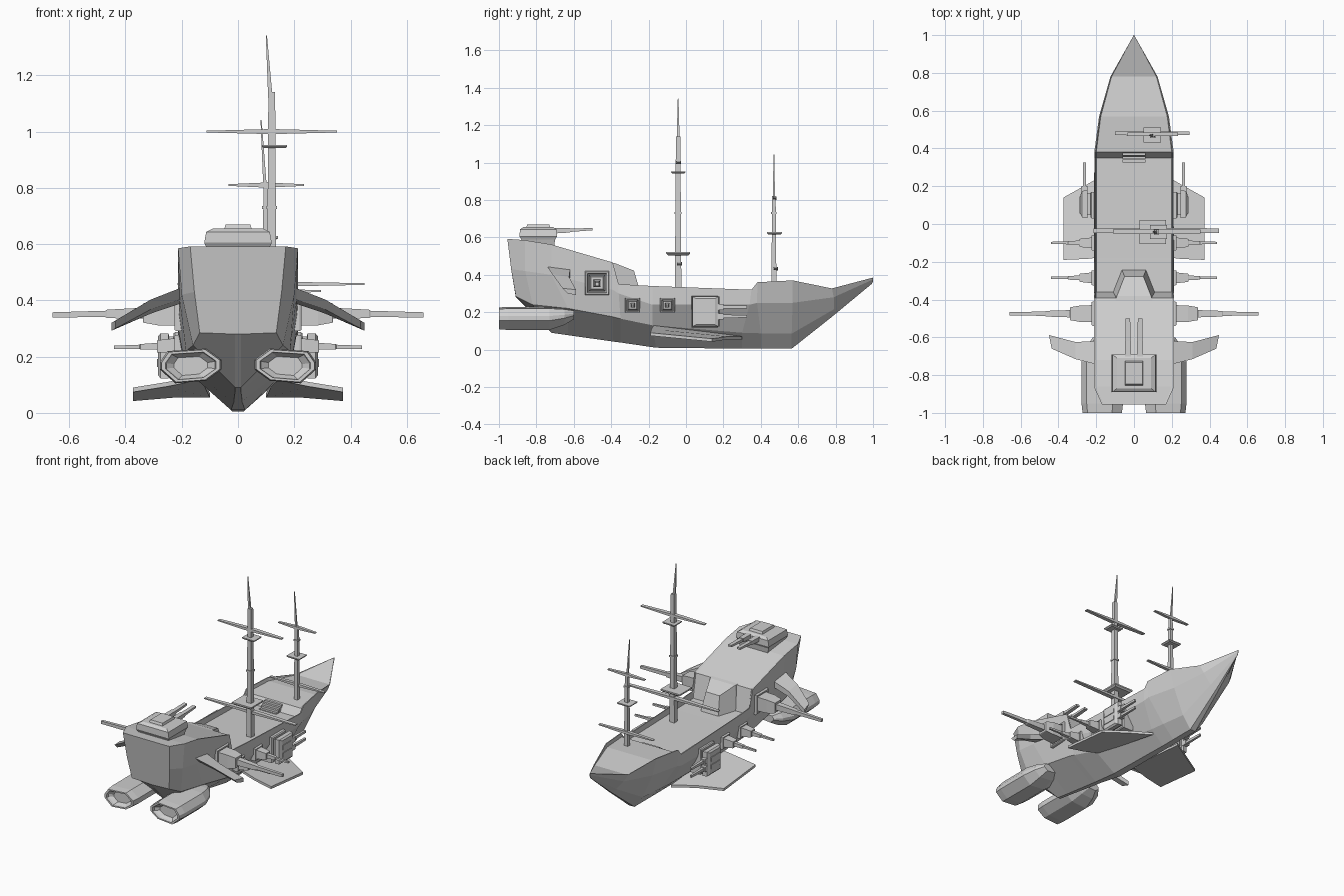
import bpy, bmesh, math
from mathutils import Vector

grey = bpy.data.materials.new("hull grey")
grey.diffuse_color = (0.63, 0.63, 0.63, 1)


def loft(name, rings, mirror=False):
    """Skin a list of equal-length point rings and cap both ends."""
    bm = bmesh.new()
    vs = [[bm.verts.new(p) for p in r] for r in rings]
    n = len(rings[0])
    for a, b in zip(vs, vs[1:]):
        for i in range(n):
            j = (i + 1) % n
            bm.faces.new((a[i], a[j], b[j], b[i]))
    bm.faces.new(vs[0])
    bm.faces.new(vs[-1])
    bmesh.ops.remove_doubles(bm, verts=bm.verts, dist=0.0001)
    bmesh.ops.recalc_face_normals(bm, faces=bm.faces)
    me = bpy.data.meshes.new(name)
    bm.to_mesh(me)
    bm.free()
    me.materials.append(grey)
    ob = bpy.data.objects.new(name, me)
    bpy.context.collection.objects.link(ob)
    if mirror:
        ob.modifiers.new("mirror", 'MIRROR')
    return ob


def rect(axis, c, a, b):
    """Rectangle around c, perpendicular to axis, half sizes a and b."""
    u, v = {'x': ((0, 1, 0), (0, 0, 1)), 'y': ((1, 0, 0), (0, 0, 1)),
            'z': ((1, 0, 0), (0, 1, 0))}[axis]
    u, v, c = Vector(u) * a, Vector(v) * b, Vector(c)
    return [c - u - v, c + u - v, c + u + v, c - u + v]


def box(name, c, h, mirror=False):
    x, y, z = c
    return loft(name, [rect('z', (x, y, z + s * h[2]), h[0], h[1]) for s in (-1, 1)], mirror)


def octagon(c, w, h, cut=0.5):
    x, y, z = c
    pts = [(1, -.2), (1, .2), (cut + .25, .85), (-cut, 1), (-1, .35), (-1, -.2), (-cut, -.85), (cut, -1)]
    return [(x + a * w, y, z + b * h) for a, b in pts]


# Hull: each station is deck edge, side, chine, keel (x, y, z)
stations = [
    [(.17, -.955, .592), (.155, -.935, .43), (.136, -.91, .285), (.01, -.91, .28)],
    [(.213, -.86, .585), (.2, -.86, .42), (.16, -.82, .24), (.01, -.72, .09)],
    [(.213, -.72, .562), (.207, -.72, .40), (.185, -.63, .22), (.01, -.63, .077)],
    [(.213, -.392, .466), (.213, -.392, .32), (.19, -.39, .175), (.015, -.39, .043)],
    [(.21, -.36, .35), (.213, -.36, .30), (.187, -.35, .165), (.015, -.35, .038)],
    [(.21, -.18, .34), (.213, -.18, .24), (.16, -.18, .13), (.025, -.16, .01)],
    [(.21, .35, .32), (.205, .34, .24), (.11, .3, .09), (.02, .3, .005)],
    [(.21, .382, .36), (.2, .38, .25), (.10, .40, .087), (.02, .40, .005)],
    [(.185, .57, .37), (.155, .57, .25), (.08, .565, .085), (.02, .565, .005)],
    [(.125, .78, .327), (.1, .79, .28), (.045, .79, .215), (.01, .78, .175)],
    [(.001, 1, .385), (.001, 1, .375), (.001, 1, .365), (.0008, .995, .353)],
]
# Decks sit below a thin bulwark by this much at each station
drops = [.001, .002, .002, .004, .042, .038, .03, .022, .022, .003, .0005]
rings = []
for (s, d) in zip(stations, drops):
    x, y, z = s[0]
    half = [(x * .95, y, z - d), (x * .97, y, z)] + s
    rings.append(half + [(-a, b, c) for a, b, c in reversed(half)])
loft("hull", rings)

# Cabin at the break of the raised stern deck, and foredeck stairs
loft("deck_cabin", [
    [(-.12, -.42, .29), (.12, -.42, .29), (.105, -.42, .468), (-.105, -.42, .468)],
    [(-.115, -.365, .29), (.115, -.365, .29), (.09, -.38, .462), (-.09, -.38, .462)],
    [(-.065, -.24, .29), (.065, -.24, .29), (.05, -.278, .422), (-.05, -.278, .422)]])
for i in range(4):
    box("foredeck_stair", (0, .315 + i * .018, .29 + i * .006), (.062, .0075, .006 + i * .006))

# Stern turret
ty = -.79
loft("turret_base", [rect('z', (0, ty, z), a, b) for z, a, b in
     ((.55, .10, .085), (.588, .112, .09), (.605, .12, .1), (.643, .113, .098), (.655, .09, .08))])
loft("turret_hatch", [rect('z', (0, ty, z), a, b) for z, a, b in
     ((.65, .05, .066), (.67, .044, .058))])
loft("turret_barrel", [rect('y', (.032, y, z), r, h) for y, z, r, h in
     ((-.72, .635, .017, .015), (-.62, .638, .016, .012), (-.62, .638, .013, .009),
      (-.5, .644, .012, .006))], True)

# Engine pods with shallow recessed nozzles
ex, ez = .168, .167
loft("engine_pod", [octagon((ex, y, ez + dz), w, h) for y, dz, w, h in
     ((-.965, 0, .06, .034), (-.985, 0, .086, .046), (-1, 0, .09, .049), (-1, 0, .104, .058),
      (-.95, 0, .11, .062), (-.73, 0, .11, .062), (-.65, .01, .085, .045), (-.6, .02, .05, .025))], True)

# Drooping rear fins: trailing/leading y, top z, nose drop, thickness
loft("rear_fin", [
    [(x - s, y0, z), (x, y1, z - d), (x, y1, z - d - t), (x - s, y0 + t, z - t)] for x, s, y0, y1, z, d, t in
    ((.17, 0, -.745, -.62, .455, .015, .04), (.21, 0, -.74, -.62, .442, .015, .04),
     (.31, 0, -.715, -.625, .403, .015, .035), (.45, .014, -.66, -.588, .328, .008, .028))], True)

# Low side wings
wing = [(.13, -.17, .135), (.25, -.185, .11), (.374, -.19, .09),
        (.374, .14, .058), (.23, .22, .07), (.1, .3, .07)]
loft("side_wing", [[(x, y, z - d) for x, y, z in wing] for d in (0, .016)], True)


def frame(name, y, z, h, x0, x1, hy=None):
    """Square gun-port frame with a recessed centre."""
    hy = hy or h
    loft(name, [rect('x', (x, y, z), hy * k, h * k) for x, k in
         ((x0, 1), (x1 - .006, 1), (x1, .94), (x1, .8), (x1 - .015, .78))], True)


# Broadside guns: frame, tapered housing, long barrel
for y, z, h, reach, tip in ((-.475, .355, .064, .335, .66), (-.285, .237, .04, .285, .44),
                            (-.1, .237, .04, .285, .44)):
    frame("gun_port", y, z, h, .17, .225)
    loft("gun_housing", [rect('x', (x, y, z), h * k, h * k) for x, k in
         ((.19, .72), (reach - .05, .68), (reach, .54), (reach + .003, .5))], True)
    r = h * .22 + .001
    loft("gun_barrel", [rect('x', (x, y, z - s), q, q) for x, s, q in
         ((reach - .01, 0, r * 1.3), (reach + (tip - reach) * .4, h * .05, r),
          (reach + (tip - reach) * .42, h * .05, r * .75), (tip, h * .1, r * .6))], True)

# Forward side batteries with twin stacked barrels
frame("battery_mount", .1, .203, .084, .15, .23, .07)
loft("battery_block", [rect('x', (x, .105, .203), a, b) for x, a, b in
     ((.2, .058, .068), (.245, .058, .068), (.247, .074, .08), (.275, .07, .08), (.284, .05, .07))], True)
for z in (.178, .228):
    box("battery_rail", (.28, .1, z), (.008, .045, .014), True)
    loft("battery_barrel", [rect('y', (.262, y, z), r, r) for y, r in
         ((.1, .017), (.2, .016), (.2, .009), (.325, .007))], True)


def spar(x, y, z, half, w):
    loft("yard_spar", [rect('x', (x + s * half, y, z), a * w, t) for s, a, t in
         ((-1, .85, .003), (-.35, 1, .007), (0, 1, .009), (.35, 1, .007), (1, .85, .003))])


def platform(x, y, z, a, b, t=.006):
    loft("mast_platform", [rect('z', (x, y, z + d), a * k, b * k) for d, k in
         ((-t, .85), (0, 1), (t, 1))])


def mast(x, y, base, top, tip, lean, r):
    loft("mast", [rect('z', (x, y, base), r * 1.1, r * 1.1), rect('z', (x, y, top), r * .75, r * .75)])
    loft("mast_spire", [rect('z', (x - r * .3, y, top - .02), r * .5, r * .5),
                        rect('z', (x - lean, y, tip), .002, .002)])


# Main mast
mast(.12, -.042, .28, 1.14, 1.342, .019, .016)
spar(.12, -.04, 1.0, .232, .013)
spar(.117, -.035, .458, .332, .014)
platform(.13, -.042, .947, .045, .038)
platform(.1, -.042, .513, .07, .064, .009)
box("mast_collar", (.12, -.042, .73), (.019, .019, .006))

# Fore mast
mast(.1, .47, .32, .82, 1.042, .018, .0125)
spar(.1, .475, .81, .134, .01)
spar(.097, .48, .433, .198, .011)
platform(.097, .472, .622, .046, .04)
box("mast_collar", (.1, .47, .73), (.015, .015, .005))
